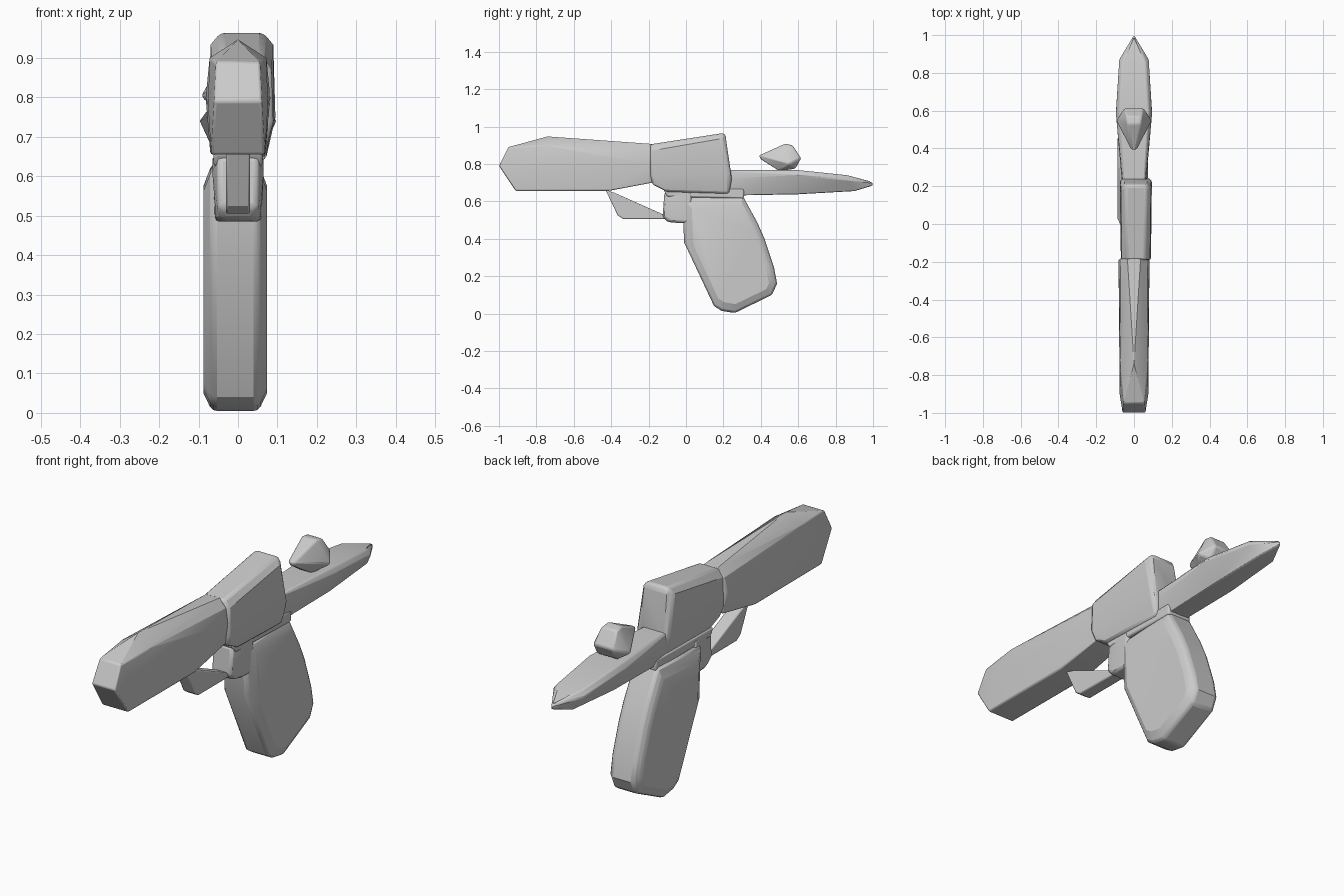
import bpy, bmesh, math

cube = bpy.data.objects.get("Cube")
if cube:
    bpy.data.objects.remove(cube, do_unlink=True)

grey = bpy.data.materials.new("plain_grey")
grey.use_nodes = True
tone = (0.6, 0.6, 0.6, 1)
grey.diffuse_color = tone
grey.node_tree.nodes["Principled BSDF"].inputs["Base Color"].default_value = tone


def rim(outline, width):
    """Give every (y, z) outline point one half width."""
    return [(width, y, z) for y, z in outline]


def inset(outline, width, scale):
    """The same outline drawn in towards its middle, for a chamfered side."""
    cy = sum(p[0] for p in outline) / len(outline)
    cz = sum(p[1] for p in outline) / len(outline)
    return [(width, cy + (y - cy) * scale, cz + (z - cz) * scale) for y, z in outline]


def faceted(name, points, shift=0.0, bevel=0.012):
    """Carved solid around (half width, y, z) points mirrored left and right."""
    bm = bmesh.new()
    for w, y, z in points:
        for side in ((1, -1) if w else (1,)):
            bm.verts.new((side * w + shift, y, z))
    hull = bmesh.ops.convex_hull(bm, input=bm.verts)
    loose = [v for v in bm.verts if not v.link_faces]
    bmesh.ops.delete(bm, geom=loose, context='VERTS')
    bmesh.ops.dissolve_limit(bm, angle_limit=math.radians(3), verts=bm.verts, edges=bm.edges)
    bmesh.ops.recalc_face_normals(bm, faces=bm.faces)
    mesh = bpy.data.meshes.new(name)
    bm.to_mesh(mesh)
    bm.free()
    obj = bpy.data.objects.new(name, mesh)
    bpy.context.collection.objects.link(obj)
    mesh.materials.append(grey)
    if bevel:
        mod = obj.modifiers.new("soft_edges", 'BEVEL')
        mod.width = bevel
        mod.segments = 2
        mod.limit_method = 'ANGLE'
        mod.angle_limit = math.radians(35)
    bpy.ops.object.select_all(action='DESELECT')
    bpy.context.view_layer.objects.active = obj
    obj.select_set(True)
    bpy.ops.object.shade_smooth_by_angle(angle=math.radians(25))
    return obj


# Barrel: wedge nose, ridged crown, narrower rear
faceted("barrel", [
    (0.06, -1.0, 0.79), (0.055, -0.95, 0.89), (0.068, -0.91, 0.655),
    (0.076, -0.90, 0.78), (0.072, -0.76, 0.90), (0, -0.74, 0.947),
    (0.07, -0.42, 0.655), (0.082, -0.45, 0.77), (0.082, -0.19, 0.80),
    (0.035, -0.18, 0.907), (0.07, -0.18, 0.87), (0.065, -0.18, 0.70),
], bevel=0.006)

# Receiver: block that widens and rises to the rear
faceted("receiver", [
    (0.05, -0.19, 0.905), (0.075, -0.19, 0.87), (0.08, -0.19, 0.74),
    (0.065, -0.18, 0.69), (0.06, -0.10, 0.65), (0.055, 0.20, 0.965),
    (0.08, 0.19, 0.935), (0.085, 0.23, 0.75), (0.055, 0.215, 0.95),
    (0.065, 0.245, 0.72), (0.06, 0.23, 0.64),
], shift=0.01)

# Frame plate joining receiver, tail and grip
faceted("frame_plate", rim([(-0.12, 0.66), (-0.10, 0.625), (0.31, 0.615), (0.31, 0.67)], 0.062), bevel=0.008)

# Tail: flat leaf tapering to a point
faceted("tail", [
    (0.055, 0.20, 0.767), (0.062, 0.20, 0.72), (0.045, 0.18, 0.63),
    (0.078, 0.60, 0.767), (0.097, 0.60, 0.74), (0.05, 0.60, 0.638),
    (0.062, 0.86, 0.74), (0.08, 0.87, 0.715), (0.04, 0.90, 0.655),
    (0, 1.0, 0.703), (0, 1.0, 0.685),
], bevel=0.006)

# Rear knob: pointed forward, wide at the waist
faceted("rear_knob", [
    (0.012, 0.39, 0.845), (0.012, 0.40, 0.825), (0.035, 0.53, 0.908),
    (0.038, 0.57, 0.90), (0.05, 0.615, 0.83), (0.05, 0.585, 0.775),
    (0.035, 0.50, 0.762), (0.095, 0.55, 0.80),
], bevel=0.008)

# Grip: raked slab with broad chamfers
grip_outline = [
    (-0.02, 0.62), (-0.01, 0.38), (0.15, 0.04), (0.19, 0.015), (0.26, 0.003),
    (0.46, 0.10), (0.487, 0.16), (0.47, 0.25), (0.42, 0.40), (0.38, 0.49), (0.30, 0.635),
]
faceted("grip", rim(grip_outline, 0.058) + inset(grip_outline, 0.081, 0.83), shift=-0.007)

# Trigger housing and the slim guard ahead of it
faceted("trigger_housing", [
    (0.05, -0.115, 0.65), (0.05, -0.125, 0.52), (0.04, -0.10, 0.49),
    (0.058, -0.05, 0.485), (0.06, 0.03, 0.485), (0.065, -0.07, 0.61), (0.065, 0.03, 0.65),
])
faceted("trigger_guard", rim([
    (-0.43, 0.66), (-0.38, 0.645), (-0.11, 0.525), (-0.11, 0.505), (-0.335, 0.505), (-0.365, 0.525),
], 0.031), bevel=0.006)
